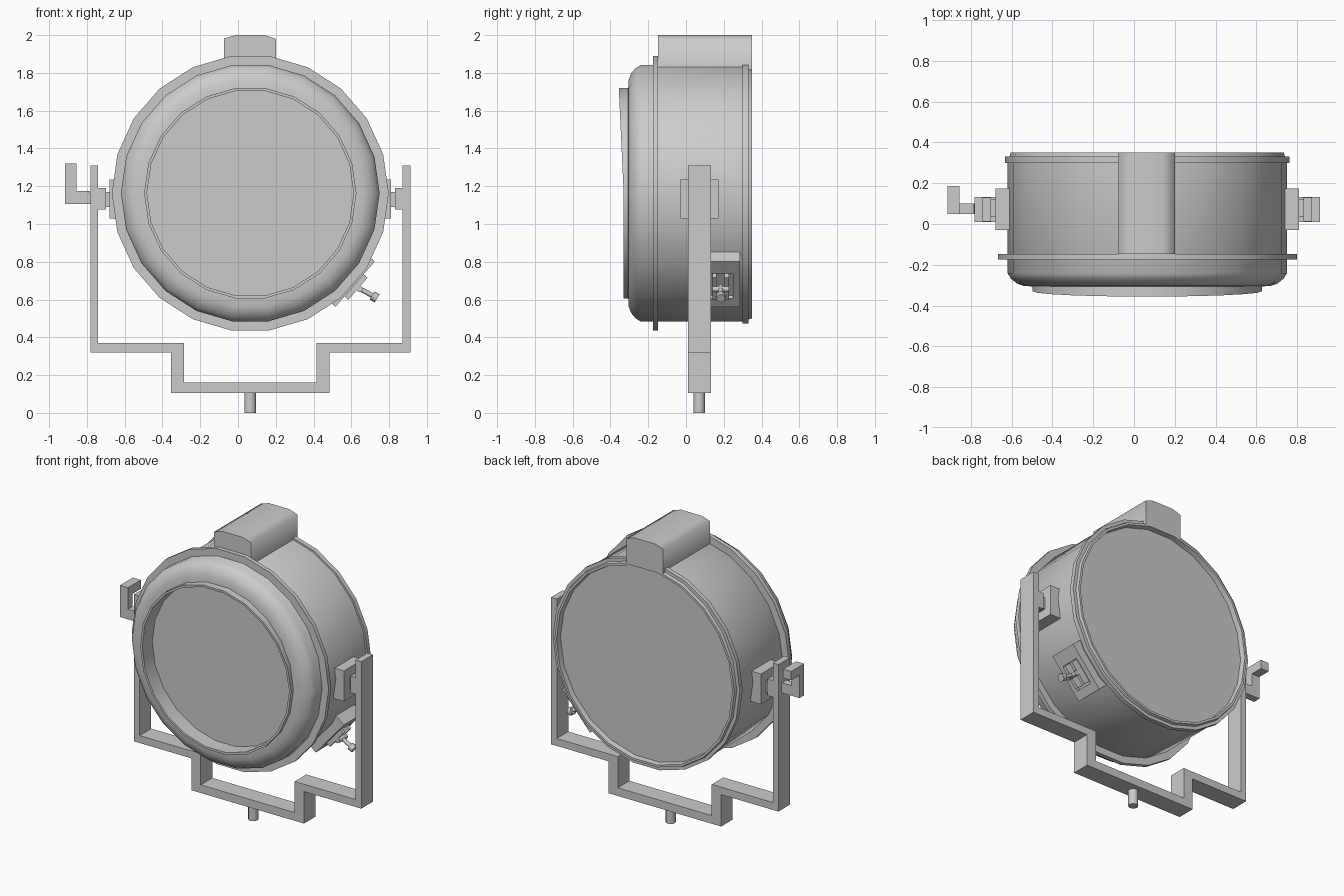
import bpy, bmesh, math
from mathutils import Matrix, Vector

if "Cube" in bpy.data.objects:
    bpy.data.objects.remove(bpy.data.objects["Cube"])

CX, CZ, N = 0.065, 1.163, 22      # lamp axis position and side count


def finish(name, bm, smooth=0):
    bmesh.ops.recalc_face_normals(bm, faces=bm.faces)
    me = bpy.data.meshes.new(name)
    bm.to_mesh(me)
    bm.free()
    ob = bpy.data.objects.new(name, me)
    bpy.context.collection.objects.link(ob)
    if smooth:
        bpy.ops.object.select_all(action='DESELECT')
        ob.select_set(True)
        bpy.context.view_layer.objects.active = ob
        bpy.ops.object.shade_smooth_by_angle(angle=math.radians(smooth))
    return ob


def lathe(name, profile, closed=False, warp=None):
    """Revolve (radius, y) points about the lamp axis."""
    bm = bmesh.new()
    rings = []
    for r, y in profile:
        if r == 0:
            rings.append([bm.verts.new((CX, y, CZ))] * N)
        else:
            rings.append([bm.verts.new((CX + r * math.cos(2 * math.pi * i / N), y,
                                        CZ + r * math.sin(2 * math.pi * i / N))) for i in range(N)])
    pairs = list(zip(rings, rings[1:])) + ([(rings[-1], rings[0])] if closed else [])
    for a, b in pairs:
        for i in range(N):
            j = (i + 1) % N
            bm.faces.new(list(dict.fromkeys((a[i], a[j], b[j], b[i]))))
    if warp:
        for v in bm.verts:
            warp(v)
    return finish(name, bm, 40)


def extrude(name, pts, y0, y1, smooth=0):
    """Extrude an (x, z) outline from y0 to y1."""
    bm = bmesh.new()
    f = bm.faces.new([bm.verts.new((x, y0, z)) for x, z in pts])
    res = bmesh.ops.extrude_face_region(bm, geom=[f])
    for v in res['geom']:
        if isinstance(v, bmesh.types.BMVert):
            v.co.y = y1
    return finish(name, bm, smooth)


def box(name, x0, x1, y0, y1, z0, z1):
    return extrude(name, [(x0, z0), (x1, z0), (x1, z1), (x0, z1)], y0, y1)


def rod(name, a, b, r, sides=12):
    a, b = Vector(a), Vector(b)
    rot = (b - a).to_track_quat('Z', 'Y').to_matrix().to_4x4()
    bm = bmesh.new()
    bmesh.ops.create_cone(bm, cap_ends=True, segments=sides, radius1=r, radius2=r,
                          depth=(b - a).length, matrix=Matrix.Translation((a + b) / 2) @ rot)
    return finish(name, bm, 50)


# Lamp housing: recessed back, back rim, barrel and rounded front bezel
lathe("housing", [(0, .315), (.65, .315), (.655, .35), (.67, .35), (.675, .33), (.697, .33),
                  (.697, .30), (.685, .30), (.685, -.242), (.668, -.268), (.64, -.291),
                  (.605, -.304), (.56, -.306)])
lathe("flange", [(.675, -.175), (.733, -.175), (.733, -.147), (.675, -.147)], True)
lathe("lens", [(.55, -.225), (0, -.225)])


# Lens rim, its upper half reaching further forward
def hood(v):
    if v.co.y < -.31:
        v.co.y -= .026 * max(0, (v.co.z - CZ) / .56)


lathe("lens_rim", [(.562, -.22), (.562, -.33), (.547, -.33), (.547, -.22)], True, hood)

# Vent housing on top
extrude("top_vent", [(-.075, 1.81), (.2, 1.81), (.2, 1.98), (.14, 2), (-.015, 2), (-.075, 1.98)],
        -.147, .35, 80)

# Stepped yoke and mounting pin
half = [(.847, 1.31), (.847, .32), (.42, .32), (.42, .105)]
inner = [(.35, .16), (.35, .37), (.805, .37), (.805, 1.31)]
outline = ([(CX + x, z) for x, z in half] + [(CX - x, z) for x, z in reversed(half)]
           + [(CX - x, z) for x, z in reversed(inner)] + [(CX + x, z) for x, z in inner])
extrude("yoke", outline, .01, .133)
rod("mounting_pin", (CX, .07, 0), (CX, .07, .12), .031)

# Pivot brackets on both sides
for side, s in (("left", -1), ("right", 1)):
    def span(a, b):
        return sorted((CX + s * a, CX + s * b))
    box(side + "_pivot_pad", *span(.665, .745), -.03, .173, 1.03, 1.235)
    box(side + "_pivot_neck", *span(.74, .77), .035, .12, 1.09, 1.17)
    box(side + "_pivot_block", *span(.765, .81), .012, .131, 1.078, 1.19)

# Locking handle on the left arm
extrude("lock_handle", [(-.915, 1.107), (-.77, 1.107), (-.785, 1.175), (-.855, 1.175),
                        (-.855, 1.32), (-.915, 1.32)], .05, .10)
box("lock_handle_grip", -.915, -.855, .095, .187, 1.26, 1.32)

# Latch at lower right
ang = math.radians(-41)


def polar(r, t):
    return (CX + r * math.cos(ang) - t * math.sin(ang), CZ + r * math.sin(ang) + t * math.cos(ang))


def latch(name, r0, r1, t0, t1, y0, y1):
    extrude(name, [polar(r0, t0), polar(r1, t0), polar(r1, t1), polar(r0, t1)], y0, y1)


latch("latch_base", .64, .712, -.158, .16, .09, .285)
latch("latch_top_rail", .70, .735, .075, .16, .09, .285)
latch("latch_bottom_rail", .70, .735, -.158, -.10, .09, .285)
for k, y in enumerate((.09, .25)):
    latch("latch_side_rail_%d" % k, .70, .735, -.11, .085, y, y + .035)
for k, y in enumerate((.14, .205)):
    latch("latch_lug_%d" % k, .70, .762, -.085, .07, y, y + .022)
rod("latch_bolt", (.62, .184, .67), (.73, .184, .612), .013, 8)
rod("latch_crosspin", (.645, .14, .655), (.645, .227, .655), .016, 8)
rod("latch_knob", (.71, .184, .622), (.737, .184, .606), .025, 8)
